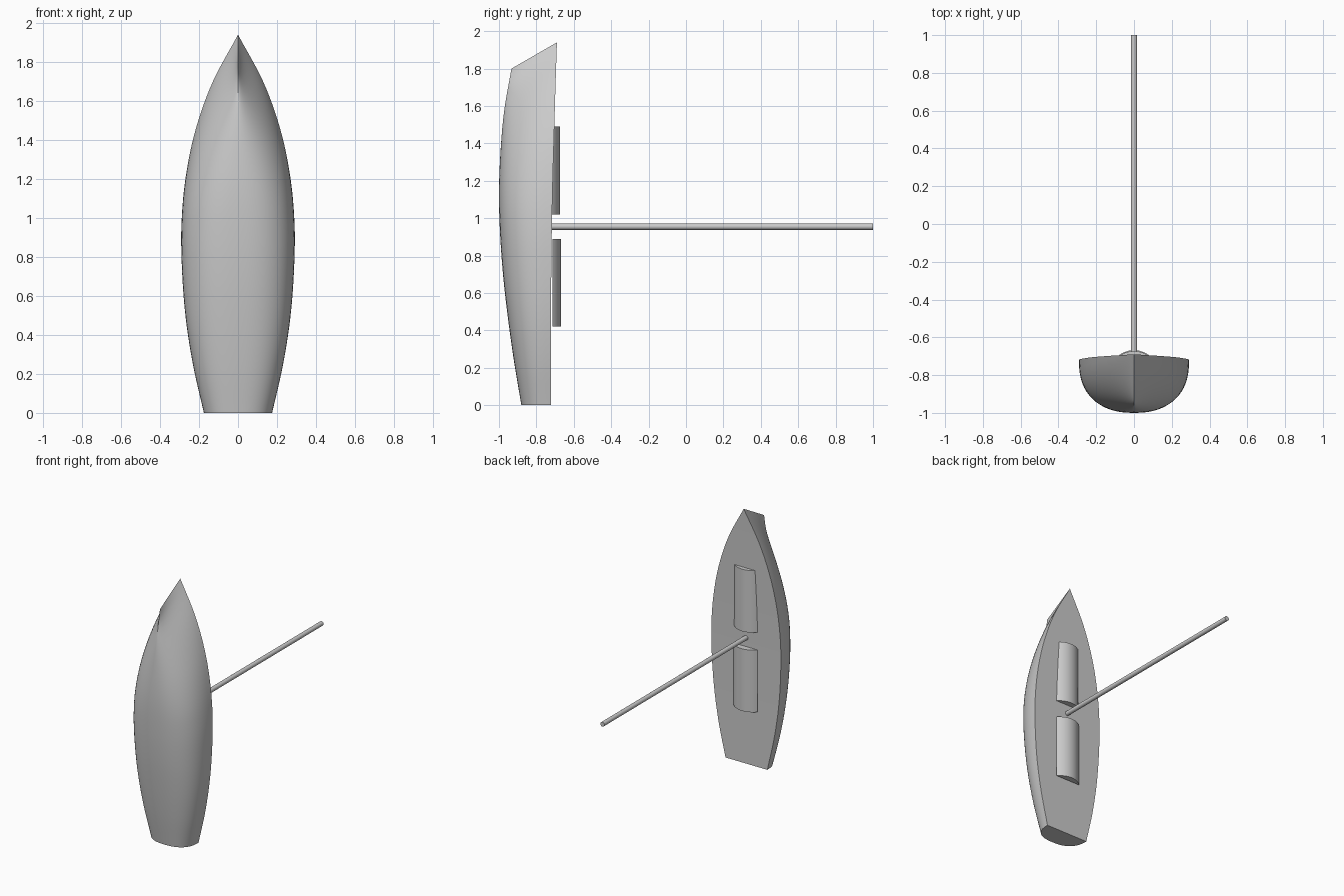
import bpy, bmesh, math

if "Cube" in bpy.data.objects:
    bpy.data.objects.remove(bpy.data.objects["Cube"], do_unlink=True)

grey = bpy.data.materials.new("plain grey")
grey.use_nodes = True
grey.diffuse_color = (0.6, 0.6, 0.6, 1)
grey.node_tree.nodes["Principled BSDF"].inputs["Base Color"].default_value = (0.6, 0.6, 0.6, 1)


def spline(vals, u):
    """Smooth curve through evenly spaced values, u from 0 to 1."""
    p = [2 * vals[0] - vals[1]] + vals + [2 * vals[-1] - vals[-2]]
    s = u * (len(vals) - 1)
    i = min(int(s), len(vals) - 2)
    t = s - i
    a, b, c, d = p[i:i + 4]
    return b + 0.5 * t * (c - a + t * (2*a - 5*b + 4*c - d + t * (3*(b - c) + d - a)))


def finish(bm, name):
    bmesh.ops.remove_doubles(bm, verts=bm.verts, dist=1e-5)
    bmesh.ops.recalc_face_normals(bm, faces=bm.faces)
    mesh = bpy.data.meshes.new(name)
    bm.to_mesh(mesh)
    bm.free()
    mesh.materials.append(grey)
    obj = bpy.data.objects.new(name, mesh)
    bpy.context.collection.objects.link(obj)
    bpy.ops.object.select_all(action="DESELECT")
    obj.select_set(True)
    bpy.context.view_layer.objects.active = obj
    bpy.ops.object.shade_smooth_by_angle(angle=math.radians(30))
    return obj


# Hull: raked sections lofted from the transom (z = 0) to the stem
half_beam = [0.175, 0.23, 0.268, 0.287, 0.29, 0.268, 0.217, 0.13, 0.0]
sheer = [-0.722, -0.722, -0.722, -0.72, -0.717, -0.712, -0.705, -0.698, -0.69]
keel = [-0.88, -0.918, -0.95, -0.976, -0.993, -1.0, -0.992, -0.972, -0.933]
SHEER_LEN, KEEL_LEN, STATIONS, RIBS = 1.94, 1.80, 48, 32

bm = bmesh.new()
rings = []
for i in range(STATIONS + 1):
    u = i / STATIONS
    w, top, low = (spline(c, u) for c in (half_beam, sheer, keel))
    # round amidships, sharpening to a V at the bow
    power = 2.5 - 1.3 * max(0, (u - 0.55) / 0.45) ** 1.5
    ring = []
    for j in range(RIBS + 1):
        a = math.pi * j / RIBS
        c, s = math.cos(a), max(0, math.sin(a))
        x = w * math.copysign(abs(c) ** (2 / power), c)
        v = s ** (2 / power)
        z = u * (SHEER_LEN + (KEEL_LEN - SHEER_LEN) * v)
        ring.append(bm.verts.new((x, top + (low - top) * v, z)))
    rings.append(ring)
for lower, upper in zip(rings, rings[1:]):
    for j in range(RIBS):
        bm.faces.new((lower[j], lower[j + 1], upper[j + 1], upper[j]))
    # deck strip
    bm.faces.new((lower[0], lower[-1], upper[-1], upper[0]))
bm.faces.new(rings[0])
bmesh.ops.dissolve_degenerate(bm, edges=bm.edges, dist=1e-5)
finish(bm, "hull")


# Cabin tops: shallow arched blocks on the deck
def cabin(name, z0, z1, crown):
    bm = bmesh.new()
    radius, half, steps = 0.133, math.asin(0.1 / 0.133), 16
    ends = []
    for z in (z0, z1):
        angles = [half * (2 * k / steps - 1) for k in range(steps + 1)]
        ends.append([bm.verts.new((radius * math.sin(a), crown - radius * (1 - math.cos(a)), z))
                     for a in angles])
    n = steps + 1
    for k in range(n):
        m = (k + 1) % n
        bm.faces.new((ends[0][k], ends[0][m], ends[1][m], ends[1][k]))
    for end in ends:
        bm.faces.new(end)
    finish(bm, name)


cabin("aft_cabin", 0.42, 0.89, -0.668)
cabin("forward_cabin", 1.02, 1.49, -0.673)

# Mast: a slim rod standing out from the deck
bm = bmesh.new()
bmesh.ops.create_cone(bm, cap_ends=True, segments=24, radius1=0.017, radius2=0.017, depth=1.73)
mast = finish(bm, "mast")
mast.rotation_euler.x = math.pi / 2
mast.location = (0, 0.135, 0.955)
